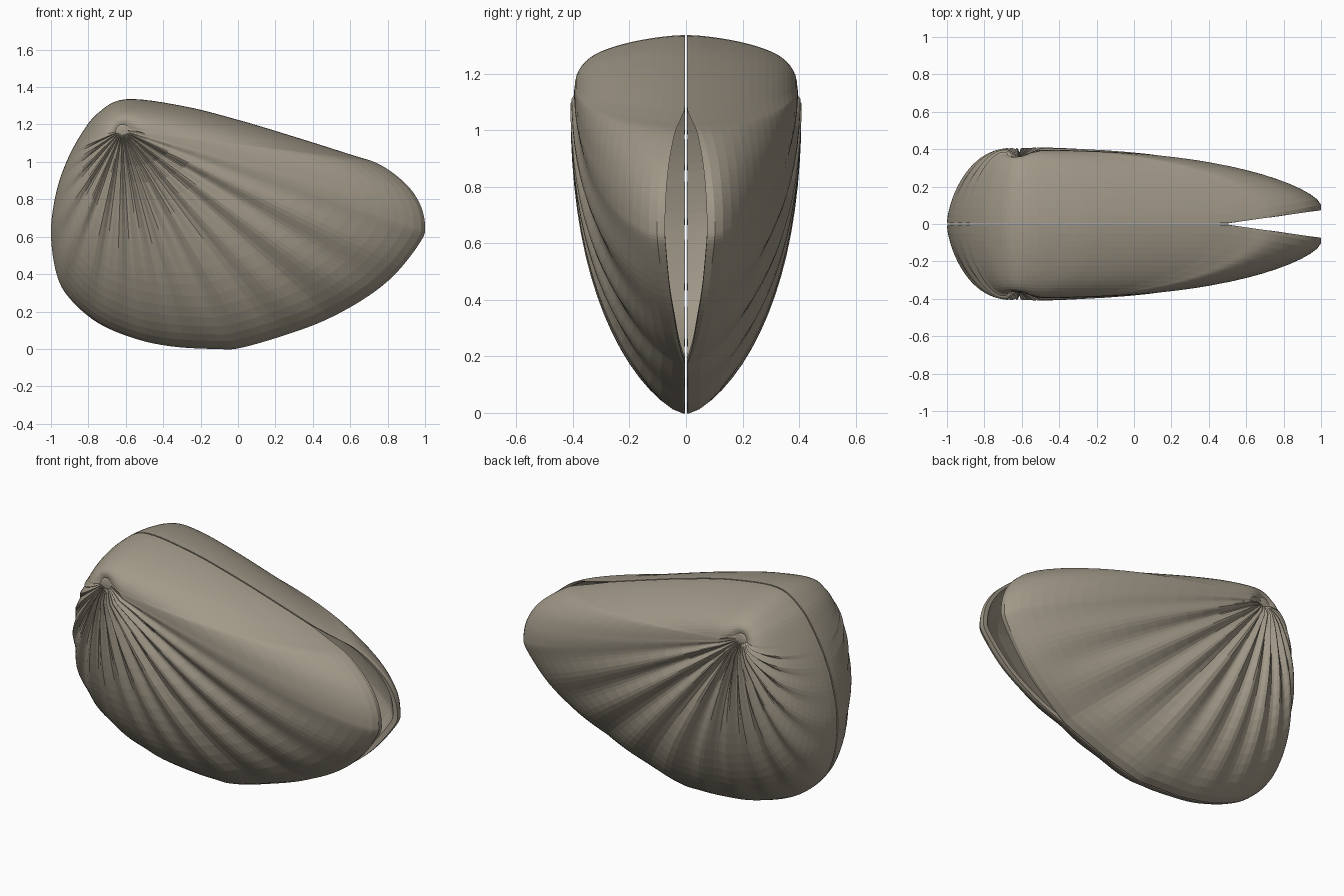
import bpy, bmesh
from math import atan2, cos, exp, pi, hypot
from mathutils import Vector

if "Cube" in bpy.data.objects:
    bpy.data.objects.remove(bpy.data.objects["Cube"])

# Shell outline in x, z, clockwise from the top of the hinge
OUTLINE = [(-0.6, 1.335), (-0.3, 1.30), (0, 1.225), (0.3, 1.135), (0.6, 1.04),
           (0.76, 0.985), (0.9, 0.88), (0.975, 0.77), (1.0, 0.66), (0.98, 0.58),
           (0.85, 0.41), (0.7, 0.285), (0.5, 0.17), (0.3, 0.09), (0.02, 0.007),
           (-0.12, 0.0), (-0.35, 0.013), (-0.55, 0.055), (-0.75, 0.14),
           (-0.9, 0.27), (-0.97, 0.4), (-1.0, 0.61), (-0.98, 0.8),
           (-0.93, 0.97), (-0.85, 1.13), (-0.75, 1.26)]
UMBO = Vector((-0.62, 1.17))
SUB, RINGS, RIBS = 6, 18, 14
START, SPAN = 1.06 * pi, 0.86 * pi      # fan of ribs, in radians


def smooth_outline():
    pts = [Vector(p) for p in OUTLINE]
    n, out = len(pts), []
    for i in range(n):
        a, b, c, d = (pts[(i + k) % n] for k in (-1, 0, 1, 2))
        for s in range(SUB):
            t = s / SUB
            out.append(0.5 * (2 * b + (c - a) * t + (2 * a - 5 * b + 4 * c - d) * t * t
                              + (3 * b - a - 3 * c + d) * t ** 3))
    return out


def rib_wave(direction):
    u = ((atan2(direction.y, direction.x) % (2 * pi)) - START) / SPAN
    if u < 0 or u > 1:
        return 0.0
    fade = min(1, u * 10, (1 - u) * 10)
    return fade * cos(2 * pi * RIBS * u)


def make_valve(name, side):
    bm = bmesh.new()
    rim = smooth_outline()
    rings = []
    steps = [1 - (1 - i / RINGS) ** 1.5 for i in range(1, RINGS + 1)]

    def surface(p, t, inner):
        d = p - UMBO
        wave = rib_wave(d)
        gape = max(0, (p.x - 0.5) / 0.5)
        base = 0.004 + 0.001 * wave + 0.07 * gape
        length = d.length
        lip = 0.006 + 0.022 * gape
        r = t * (length - (0.03 if inner else 0))
        q = UMBO + d.normalized() * r
        f = max(0, 1 - t ** 2.5) ** 0.67
        if inner:
            y = base + (0.365 - base) * f
        else:
            y = base + lip + (0.396 - base - lip) * f
            y -= 0.045 * exp(-(r / 0.06) ** 2)
            y += 0.014 * wave * min(1, r / 0.08) * (1 - t ** 4)
        return bm.verts.new((q.x, side * y, q.y))

    # Ribbed outside, thin lip, then the smooth hollow inside
    for t in steps:
        rings.append([surface(p, t, False) for p in rim])
    rings.append([bm.verts.new((p.x, side * (0.004 + 0.001 * rib_wave(p - UMBO)
                  + 0.07 * max(0, (p.x - 0.5) / 0.5)), p.y)) for p in rim])
    for t in reversed(steps[1::2]):
        rings.append([surface(p, t, True) for p in rim])
    n = len(rim)
    for a, b in zip(rings, rings[1:]):
        for i in range(n):
            j = (i + 1) % n
            bm.faces.new((a[i], a[j], b[j], b[i]))
    for ring, y in ((rings[0], 0.352), (rings[-1], 0.366)):
        tip = bm.verts.new((UMBO.x, side * y, UMBO.y))
        for i in range(n):
            bm.faces.new((ring[i], ring[(i + 1) % n], tip))
    bmesh.ops.recalc_face_normals(bm, faces=bm.faces)
    mesh = bpy.data.meshes.new(name)
    bm.to_mesh(mesh)
    bm.free()
    obj = bpy.data.objects.new(name, mesh)
    bpy.context.collection.objects.link(obj)
    mat = bpy.data.materials.get("shell") or bpy.data.materials.new("shell")
    mat.diffuse_color = (0.36, 0.32, 0.25, 1)
    mat.use_nodes = True
    mat.node_tree.nodes["Principled BSDF"].inputs["Base Color"].default_value = mat.diffuse_color
    mesh.materials.append(mat)


# The two mirrored halves of the clam
make_valve("front_shell_half", -1)
make_valve("back_shell_half", 1)
